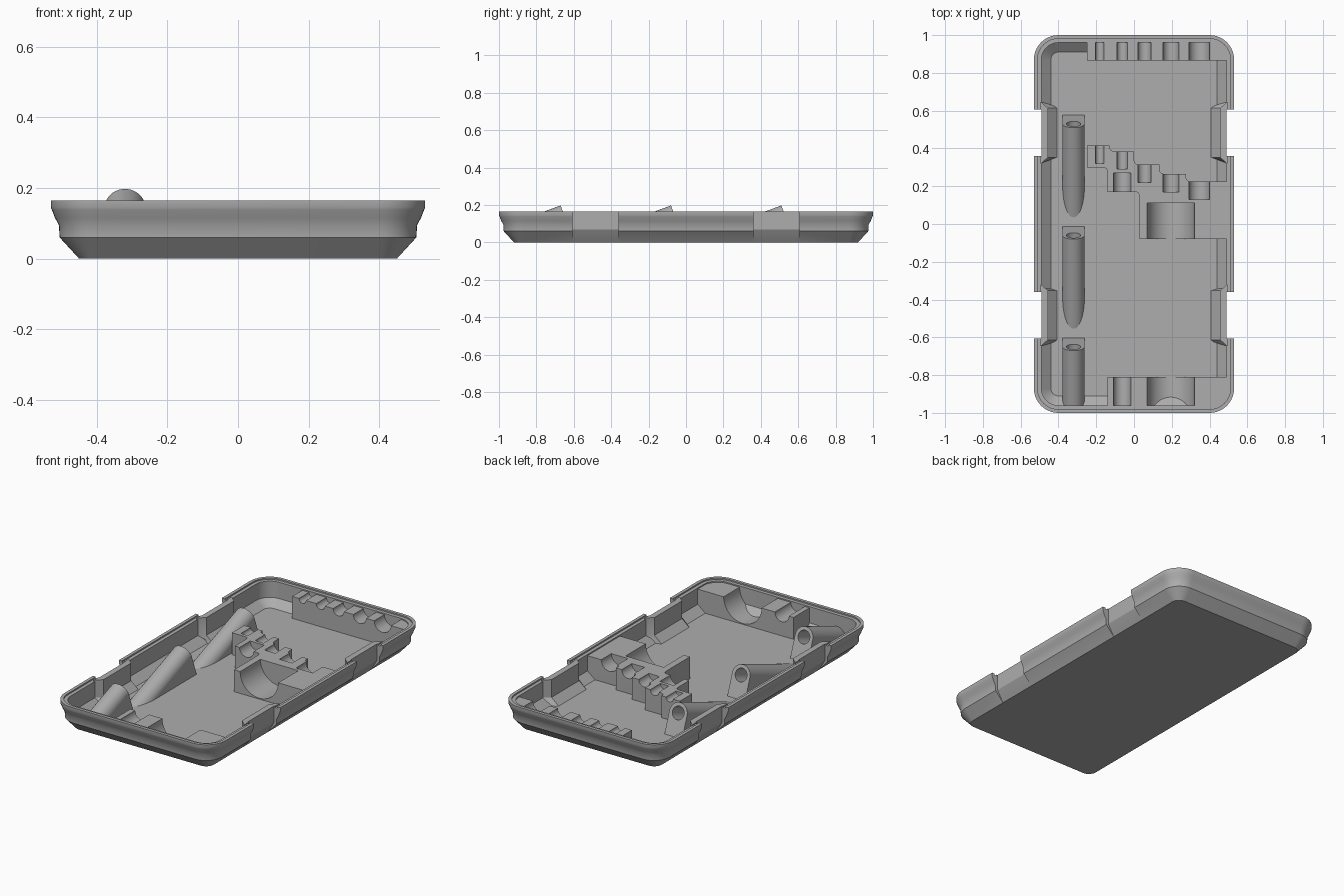
import bpy, bmesh, math
from mathutils import Matrix

cube = bpy.data.objects.get("Cube")
if cube:
    bpy.data.objects.remove(cube, do_unlink=True)

# Material
grey = bpy.data.materials.new("plain_grey")
grey.use_nodes = True
COLOUR = (0.42, 0.42, 0.42, 1)
grey.diffuse_color = COLOUR
grey.node_tree.nodes["Principled BSDF"].inputs["Base Color"].default_value = COLOUR

TOP, FLOOR, RACK = 0.165, 0.02, 0.15


def add_object(name, bm):
    bmesh.ops.recalc_face_normals(bm, faces=bm.faces)
    mesh = bpy.data.meshes.new(name)
    bm.to_mesh(mesh)
    bm.free()
    mesh.materials.append(grey)
    obj = bpy.data.objects.new(name, mesh)
    bpy.context.collection.objects.link(obj)
    return obj


def loft(name, rings):
    """Closed solid through rings holding equal numbers of points."""
    bm = bmesh.new()
    rows = [[bm.verts.new(p) for p in ring] for ring in rings]
    n = len(rows[0])
    for a, b in zip(rows, rows[1:]):
        for i in range(n):
            j = (i + 1) % n
            bm.faces.new((a[i], a[j], b[j], b[i]))
    bm.faces.new(rows[0])
    bm.faces.new(rows[-1])
    return add_object(name, bm)


def rounded(d, z, segments=10):
    """Rounded rectangle, inset by d from the widest outline."""
    hx, hy, r = 0.53 - d, 1 - d, 0.13 - d
    points = []
    for k, (sx, sy) in enumerate([(1, 1), (-1, 1), (-1, -1), (1, -1)]):
        for i in range(segments + 1):
            a = (k + i / segments) * math.pi / 2
            points.append((sx * (hx - r) + r * math.cos(a),
                           sy * (hy - r) + r * math.sin(a), z))
    return points


def shell(name, levels):
    return loft(name, [rounded(d, z) for d, z in levels])


def along_y(name, profile, y0, y1):
    return loft(name, [[(x, y, z) for x, z in profile] for y in (y0, y1)])


def circle(x, z, r, n=40):
    return [(x + r * math.cos(2 * math.pi * i / n),
             z + r * math.sin(2 * math.pi * i / n)) for i in range(n)]


def boolean(obj, tool, operation="DIFFERENCE", keep=False):
    mod = obj.modifiers.new("boolean", "BOOLEAN")
    mod.operation, mod.object, mod.solver = operation, tool, "EXACT"
    bpy.context.view_layer.objects.active = obj
    bpy.ops.object.modifier_apply(modifier=mod.name)
    if not keep:
        bpy.data.objects.remove(tool, do_unlink=True)


def smooth(obj):
    bpy.ops.object.select_all(action="DESELECT")
    obj.select_set(True)
    bpy.context.view_layer.objects.active = obj
    bpy.ops.object.shade_smooth_by_angle(angle=math.radians(28))


# Tray shell and its cavity, with a stepped rim
tray = shell("tray", [(0.08, 0), (0.025, 0.06), (0.023, 0.095), (0.012, 0.115),
                      (0.003, 0.138), (0, 0.145), (0, TOP)])
cavity = shell("cavity", [(0.09, FLOOR), (0.04, 0.06), (0.04, 0.157),
                          (0.019, 0.157), (0.019, 0.2)])
clip = shell("clip", [(0.085, 0.01), (0.033, 0.06), (0.033, 0.3)])

# Four latch recesses: cut outside, matching inward bulge inside
MIDDLE = 0.483
for sx in (-1, 1):
    for sy in (-1, 1):
        profile = [(0.449, -0.002), (0.49, 0.068), (0.49, 0.3), (0.6, 0.3), (0.6, -0.002)]
        boolean(tray, along_y("recess", [(sx * x, z) for x, z in profile],
                              sy * (MIDDLE - 0.123), sy * (MIDDLE + 0.123)))
        rings = []
        for z, x in ((0, 0.385), (0.06, 0.455), (0.25, 0.455)):
            rings.append([(sx * px, sy * (MIDDLE + h), z) for px, h in
                          ((0.495, -0.165), (x, -0.13), (x, 0.13), (0.495, 0.165))])
        boolean(cavity, loft("bulge", rings))
boolean(tray, cavity)
smooth(tray)


def rack(name, outline, slots, round_corners=()):
    """Upright block with half-round slots (x, radius, y0, y1) in its top."""
    bm = bmesh.new()
    corners = [bm.verts.new((x, y, 0)) for x, y in outline]
    bm.faces.new(corners)
    if round_corners:
        bmesh.ops.bevel(bm, geom=[corners[i] for i in round_corners], offset=0.024,
                        segments=4, profile=0.5, affect="VERTICES")
    grown = bmesh.ops.extrude_face_region(bm, geom=bm.faces[:])["geom"]
    bmesh.ops.translate(bm, vec=(0, 0, RACK),
                        verts=[g for g in grown if isinstance(g, bmesh.types.BMVert)])
    block = add_object(name, bm)
    for x, r, y0, y1 in slots:
        boolean(block, along_y("slot", circle(x, RACK, r), y0, y1))
    boolean(block, clip, "INTERSECT", keep=True)
    smooth(block)


def box_outline(x0, x1, y0, y1):
    return [(x0, y0), (x1, y0), (x1, y1), (x0, y1)]


# Slot sizes shared by the back and middle racks: x, radius, end of the step
SIZES = [(-0.182, 0.023, 0.415), (-0.063, 0.028, 0.385), (0.055, 0.035, 0.315),
         (0.195, 0.042, 0.265), (0.345, 0.055, 0.225)]
BIG, MID = (0.195, 0.125), (-0.063, 0.046)

rack("back_rack", box_outline(-0.25, 0.51, 0.865, 0.98),
     [(x, r, 0.8, 1.1) for x, r, y in SIZES])
rack("front_rack", box_outline(-0.14, 0.51, -0.98, -0.81),
     [(x, r, -1.1, -0.7) for x, r in (BIG, MID)])

# Stepped middle rack
steps = [(0.51, 0.225)]
for x, upper, lower in ((0.275, 4, 3), (0.135, 3, 2), (0, 2, 1), (-0.13, 1, 0)):
    steps += [(x, SIZES[upper][2]), (x, SIZES[lower][2])]
outline = [(-0.25, 0.3), (-0.14, 0.3), (-0.14, 0.17), (0.03, 0.17), (0.03, -0.08),
           (0.51, -0.08)] + steps + [(-0.25, 0.415)]
slots = [(x, r, y - 0.095, y + 0.022) for x, r, y in SIZES]
slots += [(*MID, 0.1, 0.27), (*BIG, -0.2, 0.11)]
for i, s in enumerate(slots[:5]):
    slots[i] = (s[0], s[1], s[2], 0.45)
rack("middle_rack", outline, slots, [1, 3, 7, 9, 11, 13])

# Three slanted tube holders
R = 0.058
hood = [(R * math.cos(math.pi * i / 24), R * math.sin(math.pi * i / 24)) for i in range(25)]
hood += [(-R, -0.32), (R, -0.32)]
for name, y in (("back_tube", 0.53), ("middle_tube", -0.06), ("front_tube", -0.65)):
    tube = along_y(name, hood, -0.75, 0)
    boolean(tube, along_y("bore", circle(0, 0, 0.038), -0.33, 0.05))
    tube.data.transform(Matrix.Translation((-0.32, y, 0.143))
                        @ Matrix.Rotation(math.radians(20.5), 4, "X"))
    boolean(tube, clip, "INTERSECT", keep=True)
    smooth(tube)

bpy.data.objects.remove(clip, do_unlink=True)
